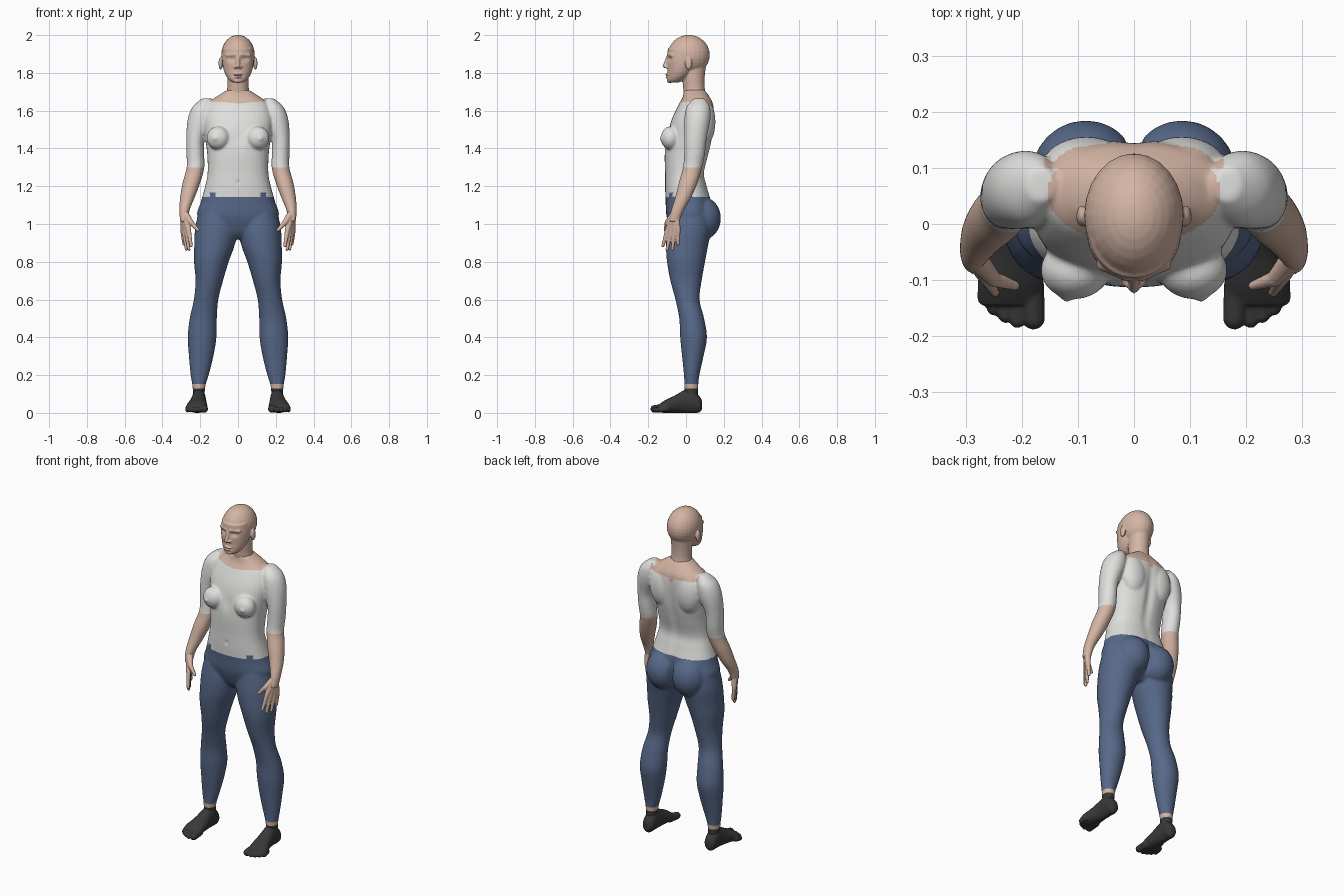
import bpy
import bmesh
import math
from mathutils import Matrix, Vector

cube = bpy.data.objects.get("Cube")
if cube:
    bpy.data.objects.remove(cube, do_unlink=True)


def make_material(name, red, green, blue):
    material = bpy.data.materials.new(name)
    material.use_nodes = True
    colour = (red, green, blue, 1)
    material.diffuse_color = colour
    material.node_tree.nodes["Principled BSDF"].inputs["Base Color"].default_value = colour
    return material


SKIN, SHIRT, TROUSERS, SHOES = range(4)
materials = [
    make_material("skin", .66, .46, .37),
    make_material("white shirt", .74, .74, .73),
    make_material("blue trousers", .095, .14, .25),
    make_material("dark shoes", .04, .04, .04),
]


def spline(a, b, c, d, t):
    """Catmull-Rom blend between b and c."""
    return [.5 * (2 * q + (r - p) * t + (2 * p - 5 * q + 4 * r - s) * t * t
                  + (3 * q - p - 3 * r + s) * t ** 3)
            for p, q, r, s in zip(a, b, c, d)]


def loft(bm, rows, along="z", power=2, sides=32, steps=5):
    """Skin of rounded rings; a row is (position, x, other axis, x radius, other radius)."""
    dense = []
    for i in range(len(rows) - 1):
        before, after = rows[max(i - 1, 0)], rows[min(i + 2, len(rows) - 1)]
        dense += [spline(before, rows[i], rows[i + 1], after, k / steps) for k in range(steps)]
    dense.append(rows[-1])
    rings = []
    for pos, cx, co, rx, ro in dense:
        ring = []
        for k in range(sides):
            c, s = math.cos(math.tau * k / sides), math.sin(math.tau * k / sides)
            x = cx + rx * math.copysign(abs(c) ** (2 / power), c)
            o = co + ro * math.copysign(abs(s) ** (2 / power), s)
            ring.append(bm.verts.new((x, o, pos) if along == "z" else (x, pos, o)))
        rings.append(ring)
    faces = [bm.faces.new(rings[0]), bm.faces.new(rings[-1])]
    for low, high in zip(rings, rings[1:]):
        for k in range(sides):
            j = (k + 1) % sides
            faces.append(bm.faces.new((low[k], low[j], high[j], high[k])))
    bmesh.ops.recalc_face_normals(bm, faces=faces)


def blob(bm, centre, radii):
    matrix = Matrix.Translation(centre) @ Matrix.Diagonal((*radii, 1))
    bmesh.ops.create_uvsphere(bm, u_segments=24, v_segments=16, radius=1, matrix=matrix)


def tube(bm, *points, steps=8):
    """Tapered round rod through points of (x, y, z, radius)."""
    for a, b in zip(points, points[1:]):
        for k in range(steps + 1):
            x, y, z, r = Vector(a).lerp(Vector(b), k / steps)
            matrix = Matrix.Translation((x, y, z))
            bmesh.ops.create_icosphere(bm, subdivisions=2, radius=r, matrix=matrix)


def finish(name, bm, voxel, smoothing, rule, dents=()):
    """Mirror, fuse and soften the parts, press in dents, then colour the faces."""
    mesh = bpy.data.meshes.new(name)
    bm.to_mesh(mesh)
    bm.free()
    obj = bpy.data.objects.new(name, mesh)
    bpy.context.collection.objects.link(obj)
    mirror = obj.modifiers.new("mirror", "MIRROR")
    mirror.use_mirror_merge = False
    remesh = obj.modifiers.new("fuse", "REMESH")
    remesh.mode = "VOXEL"
    remesh.voxel_size = voxel
    soften = obj.modifiers.new("soften", "SMOOTH")
    soften.iterations = smoothing
    graph = bpy.context.evaluated_depsgraph_get()
    baked = bpy.data.meshes.new_from_object(obj.evaluated_get(graph))
    obj.modifiers.clear()
    obj.data = baked
    baked.name = name
    # a dent is (centre, spread on each axis, push along y)
    for centre, spread, push in dents:
        for v in baked.vertices:
            p = (abs(v.co.x), v.co.y, v.co.z)
            d = sum(((a - b) / s) ** 2 for a, b, s in zip(p, centre, spread))
            if d < 6:
                v.co.y += push * math.exp(-d)
    baked.materials.clear()
    for material in materials:
        baked.materials.append(material)
    for face in baked.polygons:
        face.material_index = rule(face.center)
        face.use_smooth = True
    return obj


# Body: torso, legs and arms fused together
bm = bmesh.new()
loft(bm, [
    (.92, 0, .01, .05, .05), (.96, 0, .015, .14, .09), (1.04, 0, .017, .215, .12),
    (1.12, 0, .012, .196, .12), (1.2, 0, 0, .174, .111), (1.27, 0, -.007, .161, .104),
    (1.37, 0, .004, .163, .117), (1.45, 0, .017, .173, .122), (1.55, 0, .036, .185, .113),
    (1.63, 0, .053, .165, .093), (1.67, 0, .055, .12, .073), (1.71, 0, .045, .058, .055),
], power=2.3)
loft(bm, [
    (.06, .207, .028, .03, .034), (.14, .207, .028, .034, .037), (.2, .203, .03, .048, .041),
    (.3, .195, .036, .065, .057), (.4, .19, .04, .076, .071), (.5, .184, .03, .072, .066),
    (.6, .169, .008, .065, .064), (.7, .152, 0, .073, .083), (.8, .141, 0, .092, .101),
    (.88, .126, .005, .106, .111), (.97, .114, .015, .114, .118), (1.06, .11, .02, .1, .11),
])
loft(bm, [
    (1.01, .286, -.063, .02, .028), (1.07, .284, -.046, .027, .034), (1.14, .268, -.015, .039, .043),
    (1.22, .246, .012, .047, .05), (1.3, .225, .035, .047, .051), (1.37, .226, .045, .047, .055),
    (1.45, .225, .05, .049, .059), (1.55, .2, .06, .067, .069), (1.62, .185, .065, .056, .062),
    (1.665, .165, .07, .025, .03),
])
blob(bm, (.105, -.082, 1.455), (.062, .052, .062))   # bust
blob(bm, (.086, .085, 1.03), (.098, .1, .115))       # buttock
blob(bm, (.085, .1, 1.54), (.08, .056, .12))         # shoulder blade


def clothing(p):
    x = abs(p.x)
    if p.z < .13:
        return SHOES
    if p.z < .152:
        return SKIN
    if p.z < 1.3 and x > .166 + (1.3 - p.z) * .28:
        return SKIN
    waist = 1.165 if .12 < x < .15 and p.y < 0 else 1.145
    if p.z < waist:
        return TROUSERS
    collar = (x / .155) ** 2 + ((p.y - .055) / .09) ** 2 < 1
    yoke = x < .16 and p.y > .1 and p.z > 1.625
    return SKIN if p.z > 1.6 and (collar or yoke) else SHIRT


finish("body", bm, .006, 10, clothing, dents=[
    ((0, .14, 1.42), (.025, .08, .18), -.012),       # spine groove
    ((0, .16, 1.03), (.012, .1, .08), -.02),         # seat crease
    ((.122, -.135, 1.452), (.012, .03, .012), -.007),
    ((0, -.13, 1.46), (.025, .06, .05), .008),
    ((0, -.11, 1.22), (.008, .03, .012), .006),      # navel
])

# Head: cranium, face, neck, ears and features
bm = bmesh.new()
blob(bm, (0, .015, 1.895), (.089, .111, .106))
loft(bm, [
    (1.748, 0, -.066, .024, .022), (1.76, 0, -.055, .045, .043), (1.785, 0, -.038, .064, .061),
    (1.82, 0, -.025, .077, .073), (1.87, 0, -.015, .084, .085), (1.93, 0, -.01, .08, .086),
])
loft(bm, [
    (1.61, 0, .055, .08, .05), (1.67, 0, .05, .068, .058), (1.72, 0, .042, .057, .057),
    (1.78, 0, .04, .057, .059), (1.86, 0, .045, .058, .064),
])
tube(bm, (0, -.096, 1.885, .009), (0, -.113, 1.836, .011))     # nose
blob(bm, (.013, -.102, 1.831), (.01, .011, .008))              # nostril
tube(bm, (.014, -.094, 1.896, .009), (.058, -.073, 1.894, .01))  # brow
blob(bm, (0, -.1, 1.791), (.022, .01, .006))                   # upper lip
blob(bm, (0, -.099, 1.778), (.019, .01, .006))                 # lower lip
blob(bm, (0, -.088, 1.759), (.024, .013, .013))                # chin
blob(bm, (.092, .014, 1.85), (.011, .019, .034))               # ear
finish("head", bm, .004, 4, lambda p: SKIN, dents=[
    ((.034, -.09, 1.872), (.018, .04, .012), .012),            # eye socket
    ((.034, -.085, 1.869), (.009, .04, .006), -.005),          # eyelid
    ((0, -.105, 1.785), (.024, .03, .003), .006),              # mouth line
])

# Hands: palm rods to each knuckle, then the fingers
bm = bmesh.new()
wrist = (.285, -.056, 1.06, .022)
fingers = [
    ((.262, -.098, .97), (.248, -.122, .885)),
    ((.274, -.08, .965), (.26, -.1, .865)),
    ((.285, -.06, .965), (.274, -.072, .868)),
    ((.293, -.042, .97), (.286, -.042, .895)),
]
for knuckle, tip in fingers:
    tube(bm, wrist, (*knuckle, .014), (*tip, .009), steps=14)
tube(bm, wrist, (.25, -.098, 1.01, .015), (.212, -.11, .968, .009), steps=12)
finish("hands", bm, .004, 3, lambda p: SKIN)

# Feet: heel to ball, with five toes
bm = bmesh.new()
loft(bm, [
    (.085, .207, .042, .016, .022), (.07, .207, .046, .033, .044), (.03, .207, .064, .037, .064),
    (-.01, .208, .06, .039, .06), (-.06, .212, .046, .047, .046), (-.11, .218, .034, .056, .034),
    (-.145, .22, .023, .052, .021),
], along="y")
tube(bm, (.184, -.11, .026, .025), (.179, -.168, .021, .021))
for x, y in ((.208, -.172), (.229, -.163), (.249, -.15), (.266, -.132)):
    tube(bm, (x - .005, -.1, .024, .018), (x, y, .016, .014))
finish("feet", bm, .004, 3, lambda p: SHOES)
